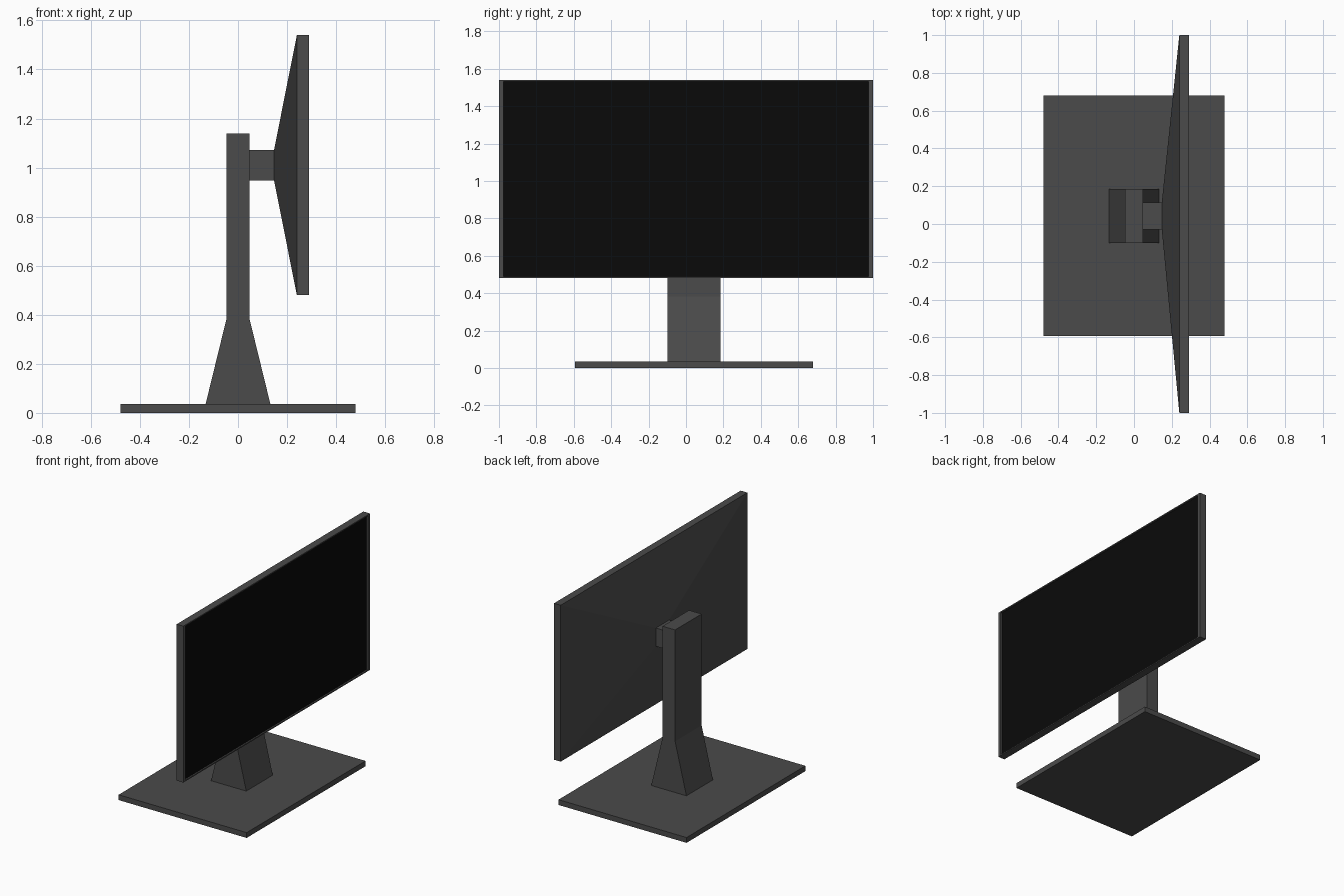
import bpy, bmesh

if "Cube" in bpy.data.objects:
    bpy.data.objects.remove(bpy.data.objects["Cube"])


def material(name, v):
    m = bpy.data.materials.new(name)
    m.diffuse_color = (v, v, v, 1)
    m.use_nodes = True
    m.node_tree.nodes["Principled BSDF"].inputs["Base Color"].default_value = m.diffuse_color
    return m


BODY = material("dark_plastic", 0.07)
GLASS = material("black_glass", 0.003)


def loft(name, rings, mats=(BODY,)):
    """Join matching closed rings of points and cap both ends."""
    bm = bmesh.new()
    loops = [[bm.verts.new(p) for p in ring] for ring in rings]
    for a, b in zip(loops, loops[1:]):
        for i in range(len(a)):
            j = (i + 1) % len(a)
            bm.faces.new((a[i], a[j], b[j], b[i]))
    bm.faces.new(loops[0][::-1])
    end = bm.faces.new(loops[-1])
    end.material_index = len(mats) - 1
    bmesh.ops.recalc_face_normals(bm, faces=bm.faces)
    me = bpy.data.meshes.new(name)
    bm.to_mesh(me)
    bm.free()
    for m in mats:
        me.materials.append(m)
    ob = bpy.data.objects.new(name, me)
    bpy.context.collection.objects.link(ob)
    return ob


def rect(x, y0, y1, z0, z1):
    """Rectangle facing along x."""
    return [(x, y0, z0), (x, y1, z0), (x, y1, z1), (x, y0, z1)]


# Flat base plate
loft("base", [rect(x, -0.593, 0.68, 0, 0.036) for x in (-0.48, 0.48)])

# Column with flared foot, a mirrored side profile extruded across y
half = [(0.132, 0.036), (0.047, 0.383), (0.047, 1.138)]
profile = half + [(-x, z) for x, z in reversed(half)]
loft("column", [[(x, y, z) for x, z in profile] for y in (-0.1, 0.184)])

# Arm from column to display
loft("arm", [rect(x, -0.029, 0.113, 0.948, 1.072) for x in (0.047, 0.147)])

# Display: tapered back, rim, bezel and recessed screen
loft("display", [
    rect(0.147, -0.029, 0.113, 0.948, 1.072),
    rect(0.24, -1, 1, 0.48, 1.54),
    rect(0.29, -1, 1, 0.48, 1.54),
    rect(0.29, -0.977, 0.977, 0.488, 1.532),
    rect(0.28, -0.977, 0.977, 0.488, 1.532),
], (BODY, GLASS))
